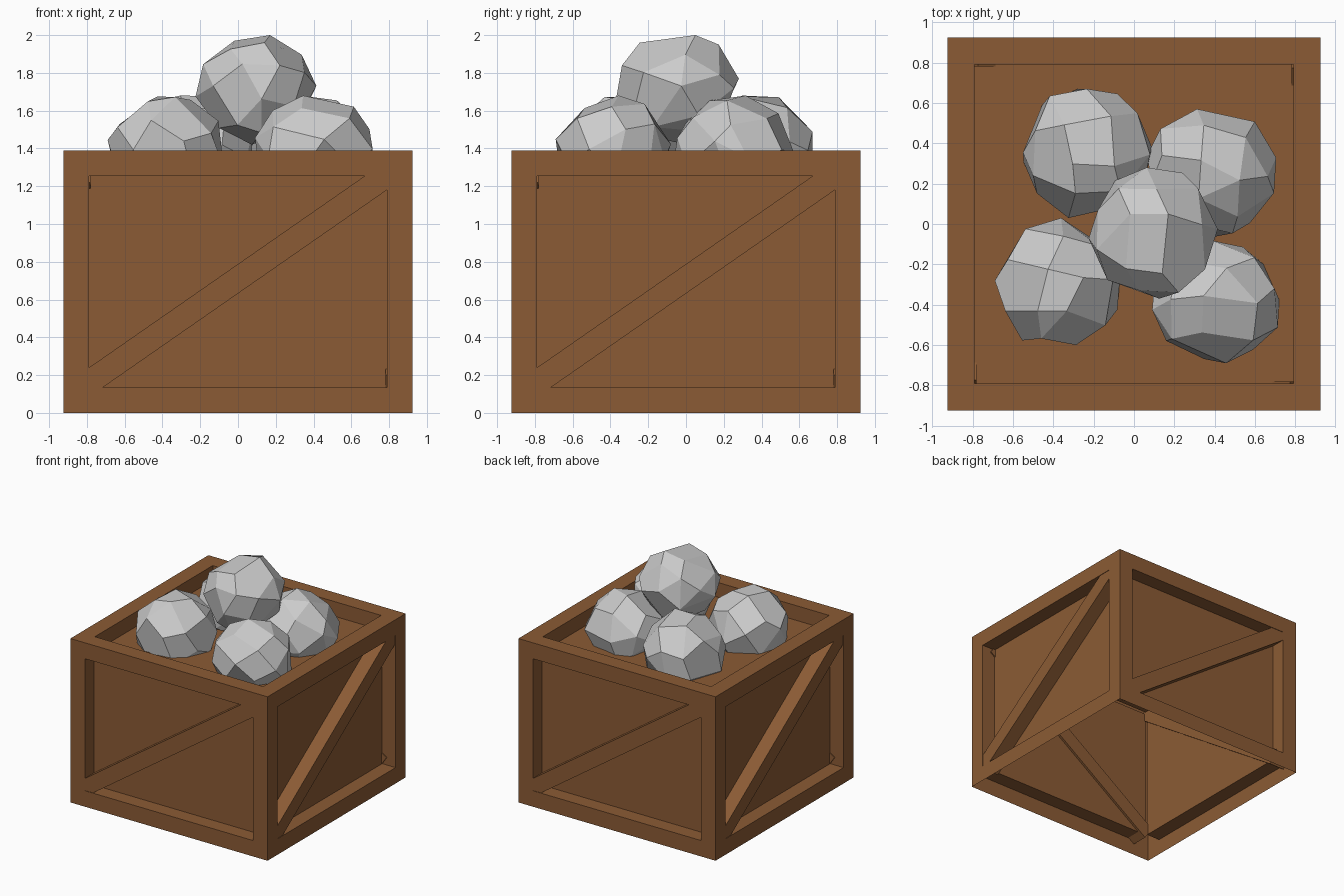
import bpy, bmesh, math, random
from mathutils import Vector, Matrix, Euler

if "Cube" in bpy.data.objects:
    bpy.data.objects.remove(bpy.data.objects["Cube"])

W, H = 0.925, 1.39          # crate half width and height
RIM, DEPTH = 0.135, 0.125   # frame width and panel recess

wood = bpy.data.materials.new("wood")
wood.diffuse_color = (0.26, 0.105, 0.035, 1)
wood.use_nodes = True
wood.node_tree.nodes["Principled BSDF"].inputs["Base Color"].default_value = wood.diffuse_color


def finish(bm, name, mat=None):
    me = bpy.data.meshes.new(name)
    bm.to_mesh(me)
    bm.free()
    ob = bpy.data.objects.new(name, me)
    bpy.context.collection.objects.link(ob)
    if mat:
        me.materials.append(mat)
    return ob


# Crate shell: open underneath, with a recessed panel in each side and the top
bm = bmesh.new()
bmesh.ops.create_cube(bm, size=1, matrix=Matrix.Translation((0, 0, H / 2)) @ Matrix.Diagonal((2 * W, 2 * W, H, 1)))
bm.normal_update()
bmesh.ops.delete(bm, geom=[f for f in bm.faces if f.normal.z < -0.5], context='FACES')
panels = list(bm.faces)
bmesh.ops.inset_individual(bm, faces=panels, thickness=RIM, use_even_offset=True)
bm.normal_update()
for f in panels:
    n = f.normal.copy()
    new = bmesh.ops.extrude_face_region(bm, geom=[f])['geom']
    bmesh.ops.translate(bm, vec=-n * DEPTH, verts=[v for v in new if isinstance(v, bmesh.types.BMVert)])
    if f.is_valid:
        bmesh.ops.delete(bm, geom=[f], context='FACES_ONLY')
finish(bm, "crate_shell", wood)

# Diagonal braces, one per side
for i, side in enumerate(("front", "right", "back", "left")):
    bm = bmesh.new()
    m = (Matrix.Rotation(i * math.pi / 2, 4, 'Z')
         @ Matrix.Translation((0, -0.851, 0.71))
         @ Matrix.Rotation(-math.radians(34.8), 4, 'Y')
         @ Matrix.Diagonal((1.97, 0.14, 0.128, 1)))
    bmesh.ops.create_cube(bm, size=1, matrix=m)
    finish(bm, side + "_brace", wood)


# Rocks: faceted hulls of evenly spread, jittered points, fitted to a box
def rock(name, centre, size, seed, count=30):
    rnd = random.Random(seed)
    rot = Euler([rnd.uniform(0, 6.28) for _ in range(3)]).to_matrix()
    pts = []
    for k in range(count):
        z = 1 - (2 * k + 1) / count
        a = k * 2.39996 + rnd.uniform(-0.2, 0.2)
        r = math.sqrt(1 - z * z)
        pts.append(rot @ Vector((r * math.cos(a), r * math.sin(a), z)) * rnd.uniform(0.95, 1.03))
    lo = [min(p[j] for p in pts) for j in range(3)]
    hi = [max(p[j] for p in pts) for j in range(3)]
    bm = bmesh.new()
    for p in pts:
        bm.verts.new([centre[j] + size[j] * ((p[j] - lo[j]) / (hi[j] - lo[j]) - 0.5) for j in range(3)])
    res = bmesh.ops.convex_hull(bm, input=bm.verts[:])
    bmesh.ops.delete(bm, geom=[v for v in bm.verts if not v.link_faces], context='VERTS')
    bmesh.ops.recalc_face_normals(bm, faces=bm.faces[:])
    bmesh.ops.dissolve_limit(bm, angle_limit=math.radians(19), verts=bm.verts[:], edges=bm.edges[:])
    finish(bm, name)


rock("back_left_rock", (-0.23, 0.35, 1.385), (0.64, 0.64, 0.59), 1)
rock("back_right_rock", (0.385, 0.25, 1.385), (0.64, 0.64, 0.59), 2)
rock("front_left_rock", (-0.38, -0.285, 1.385), (0.62, 0.63, 0.58), 3)
rock("front_right_rock", (0.405, -0.385, 1.385), (0.63, 0.61, 0.59), 4)
rock("top_rock", (0.095, -0.045, 1.71), (0.64, 0.65, 0.58), 5)
